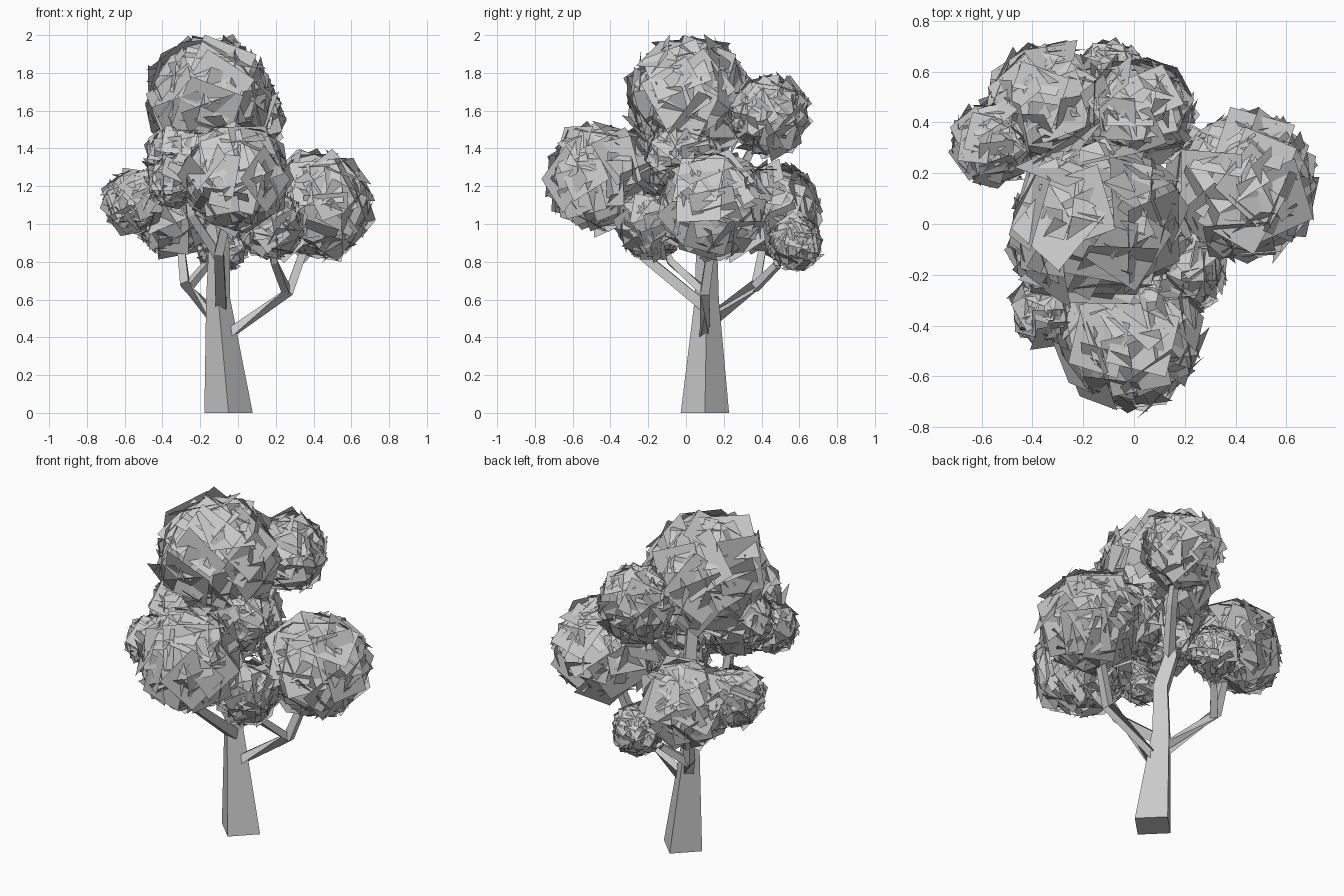
import bpy, bmesh, random
from math import pi, sqrt, cos, sin
from mathutils import Vector, Matrix

if "Cube" in bpy.data.objects:
    bpy.data.objects.remove(bpy.data.objects["Cube"])

random.seed(5)


def finish(bm, name):
    me = bpy.data.meshes.new(name)
    bm.to_mesh(me)
    bm.free()
    ob = bpy.data.objects.new(name, me)
    bpy.context.collection.objects.link(ob)
    return ob


def limb(name, path, turn=0.0):
    """Four-sided tapered tube through (x, y, z, radius) points."""
    bm = bmesh.new()
    pts = [Vector(p[:3]) for p in path]
    rings = []
    for i, p in enumerate(pts):
        d = (pts[min(i + 1, len(pts) - 1)] - pts[max(i - 1, 0)]).normalized()
        if i == 0 and name == "trunk":
            d = Vector((0, 0, 1))
        ref = Vector((0, 1, 0)) if abs(d.z) > 0.75 else Vector((0, 0, 1))
        if name == "trunk":
            ref = Vector((0, 1, 0))
        u = d.cross(ref).normalized()
        v = d.cross(u)
        r = path[i][3]
        rings.append([bm.verts.new(p + r * (cos(a) * u + sin(a) * v))
                      for a in (turn + k * pi / 2 for k in range(4))])
    for a, b in zip(rings, rings[1:]):
        for k in range(4):
            bm.faces.new((a[k], a[(k + 1) % 4], b[(k + 1) % 4], b[k]))
    bm.faces.new(rings[0])
    bm.faces.new(rings[-1])
    bmesh.ops.recalc_face_normals(bm, faces=bm.faces)
    return finish(bm, name)


def leaf_clump(name, centre, r, count=60):
    """Ball of flat square leaves, roughly tangent to a sphere."""
    bm = bmesh.new()
    for i in range(count):
        z = 1 - 2 * (i + 0.5) / count
        a = i * pi * (3 - sqrt(5)) + random.uniform(-0.2, 0.2)
        s = sqrt(1 - z * z)
        n = Vector((s * cos(a), s * sin(a), z))
        tilt = Vector([random.gauss(0, 0.12) for _ in range(3)])
        rot = (n + tilt).to_track_quat('Z', 'Y').to_matrix().to_4x4()
        spin = Matrix.Rotation(random.uniform(0, pi), 4, 'Z')
        pos = Vector(centre) + n * r * random.uniform(0.80, 0.87)
        bmesh.ops.create_grid(bm, x_segments=1, y_segments=1,
                              size=r * random.uniform(0.38, 0.46),
                              matrix=Matrix.Translation(pos) @ rot @ spin)
    return finish(bm, name)


# Trunk
limb("trunk", [(-0.05, 0.1, 0, 0.128), (-0.105, 0.11, 0.6, 0.064),
               (-0.1, 0.11, 0.88, 0.056),
               (-0.13, 0.16, 1.06, 0.05), (-0.12, 0.10, 1.5, 0.035)])

# Branches and their forks
branches = {
    "right_branch": [(-0.09, 0.1, 0.39, 0.04), (0.27, 0.1, 0.64, 0.034),
                     (0.37, 0.14, 0.92, 0.028)],
    "right_branch_fork": [(0.26, 0.1, 0.64, 0.03), (0.19, -0.08, 0.8, 0.026),
                          (0.19, -0.16, 0.95, 0.02)],
    "front_branch": [(-0.09, 0.09, 0.57, 0.04), (-0.1, -0.25, 0.85, 0.034),
                     (-0.03, -0.38, 1.15, 0.025)],
    "back_branch": [(-0.1, 0.12, 0.48, 0.04), (-0.28, 0.37, 0.68, 0.034),
                    (-0.31, 0.42, 0.95, 0.026)],
    "back_branch_fork": [(-0.27, 0.36, 0.66, 0.03), (-0.17, 0.48, 0.78, 0.025),
                         (-0.11, 0.56, 0.9, 0.02)],
    "upper_back_branch": [(-0.12, 0.15, 1.06, 0.035), (-0.02, 0.3, 1.3, 0.03),
                          (0.03, 0.4, 1.5, 0.02)],
    "upper_left_branch": [(-0.1, 0.1, 0.82, 0.035), (-0.25, -0.03, 1.05, 0.03),
                          (-0.28, -0.07, 1.3, 0.02)],
}
for name, path in branches.items():
    limb(name, path, pi / 4)

# Foliage clumps
clumps = {
    "top": ((-0.15, 0.02, 1.66), 0.335),
    "front": ((-0.01, -0.45, 1.25), 0.285),
    "right": ((0.43, 0.15, 1.10), 0.29),
    "left": ((-0.55, 0.32, 1.12), 0.17),
    "upper_back": ((0.03, 0.44, 1.57), 0.215),
    "back_left": ((-0.33, 0.47, 1.08), 0.245),
    "low_back": ((-0.09, 0.58, 0.90), 0.145),
    "front_left": ((-0.34, -0.34, 1.23), 0.14),
    "low_front": ((0.18, -0.18, 0.99), 0.18),
    "middle": ((0.01, -0.02, 1.34), 0.205),
    "middle_left": ((-0.28, -0.08, 1.36), 0.205),
}
for name, (centre, r) in clumps.items():
    leaf_clump(name + "_leaves", centre, r)
